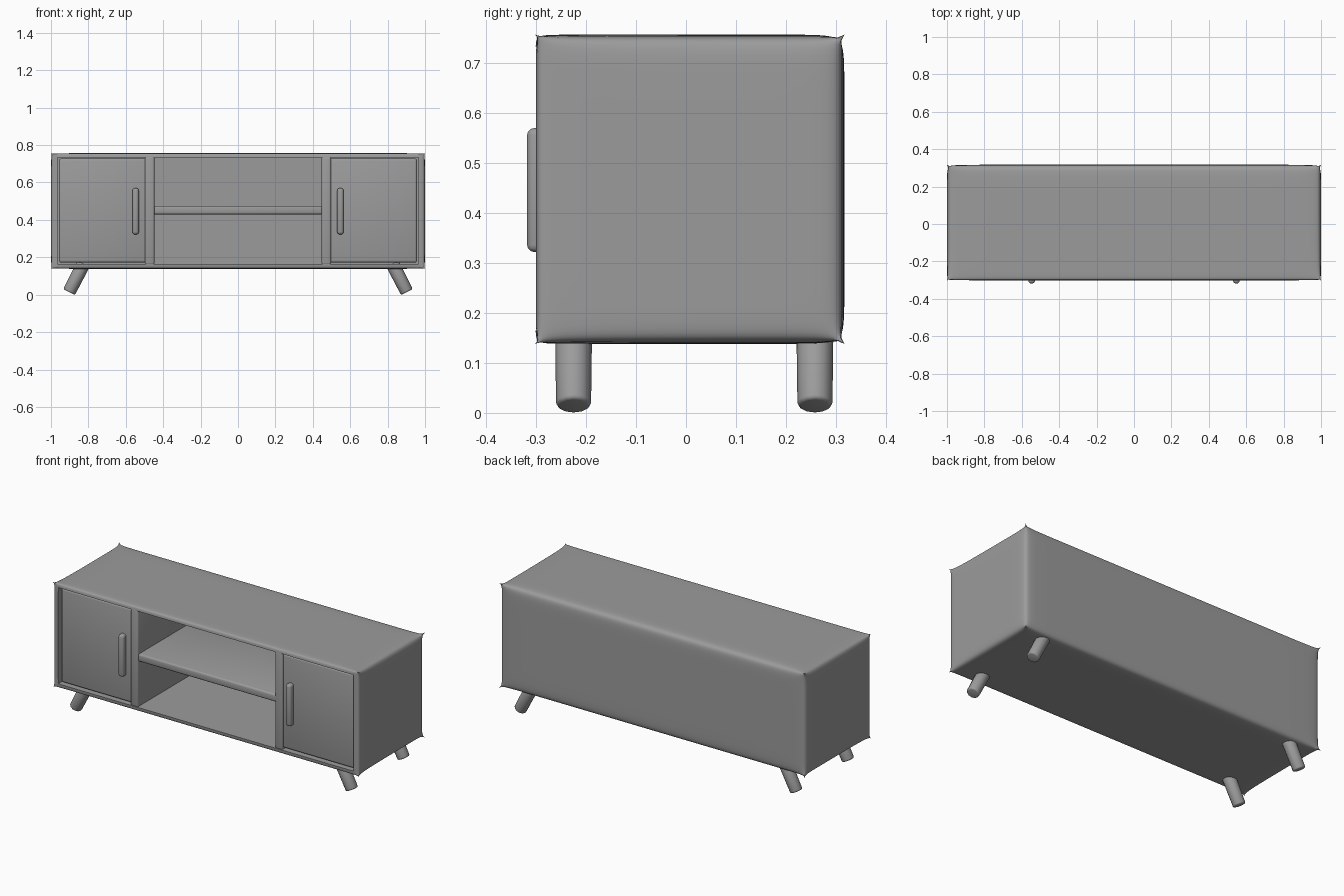
import bpy, bmesh, math
from mathutils import Vector

if "Cube" in bpy.data.objects:
    bpy.data.objects.remove(bpy.data.objects["Cube"])

grey = bpy.data.materials.new("dark_grey")
grey.diffuse_color = (0.33, 0.33, 0.33, 1)
grey.use_nodes = True
grey.node_tree.nodes["Principled BSDF"].inputs["Base Color"].default_value = grey.diffuse_color


def smooth(ob):
    # Apply modifiers, then smooth while keeping hard edges
    bpy.ops.object.select_all(action='DESELECT')
    ob.select_set(True)
    bpy.context.view_layer.objects.active = ob
    bpy.ops.object.convert(target='MESH')
    bpy.ops.object.shade_smooth_by_angle(angle=math.radians(40))


def finish(name, bm, bevel=0.0, subdiv=0):
    bmesh.ops.recalc_face_normals(bm, faces=bm.faces)
    me = bpy.data.meshes.new(name)
    bm.to_mesh(me)
    bm.free()
    me.materials.append(grey)
    ob = bpy.data.objects.new(name, me)
    bpy.context.collection.objects.link(ob)
    if bevel:
        m = ob.modifiers.new("bevel", 'BEVEL')
        m.width, m.segments, m.limit_method = bevel, 3, 'ANGLE'
    if subdiv:
        m = ob.modifiers.new("subdivision", 'SUBSURF')
        m.levels = m.render_levels = subdiv
    smooth(ob)
    return ob


def box_bm(x, y, z):
    bm = bmesh.new()
    bmesh.ops.create_cube(bm, size=1)
    for v in bm.verts:
        for i, (lo, hi) in enumerate((x, y, z)):
            v.co[i] = lo if v.co[i] < 0 else hi
    return bm


def box(name, x, y, z, bevel=0.0):
    return finish(name, box_bm(x, y, z), bevel)


# Cabinet shell: soft edges pinched at the corners
FRONT, BACK = -0.302, 0.317
bm = box_bm((-1, 1), (FRONT, BACK), (0.138, 0.757))
vcrease = bm.verts.layers.float.new("crease_vert")
corners = bm.verts[:]
for axis, cuts in enumerate(((-0.965, 0.965), (-0.25, 0.245), (0.165, 0.733))):
    for c in cuts:
        co, no = Vector((0, 0, 0)), Vector((0, 0, 0))
        co[axis], no[axis] = c, 1
        bmesh.ops.bisect_plane(bm, geom=bm.verts[:] + bm.edges[:] + bm.faces[:],
                               plane_co=co, plane_no=no)
for v in bm.verts:
    v[vcrease] = 1.0 if v in corners else 0.0
    if v.co.y > FRONT + 0.01:  # wider rounding away from the front frame
        if 0.96 < abs(v.co.x) < 0.97:
            v.co.x = math.copysign(0.93, v.co.x)
        if abs(v.co.z - 0.165) < 0.005:
            v.co.z = 0.205
        if abs(v.co.z - 0.733) < 0.005:
            v.co.z = 0.69
shell = finish("cabinet_shell", bm, subdiv=3)

# Hollow out the open front
cutter = box("opening_cutter", (-0.965, 0.965), (-0.5, 0.28), (0.165, 0.733))
cutter.hide_render = True
m = shell.modifiers.new("opening", 'BOOLEAN')
m.operation, m.solver, m.object = 'DIFFERENCE', 'EXACT', cutter
smooth(shell)
bpy.data.objects.remove(cutter)

# Shelf
box("middle_shelf", (-0.455, 0.455), (-0.29, 0.285), (0.43, 0.475), 0.01)

for side, s in (("left", -1), ("right", 1)):
    def span(a, b):
        return tuple(sorted((s * a, s * b)))
    # Divider, door and handle
    box(side + "_divider", span(0.447, 0.497), (-0.297, 0.285), (0.16, 0.738), 0.01)
    box(side + "_door", span(0.49, 0.957), (-0.287, -0.255), (0.172, 0.728), 0.012)
    box(side + "_handle", span(0.53, 0.565), (-0.318, -0.27), (0.322, 0.57), 0.014)
    # Splayed legs
    for end, y in (("front", -0.225), ("back", 0.258)):
        bm = bmesh.new()
        bmesh.ops.create_cone(bm, cap_ends=True, segments=12, radius1=0.035,
                              radius2=0.037, depth=0.17)
        leg = finish(f"{end}_{side}_leg", bm, bevel=0.008)
        tilt = math.radians(27)
        leg.rotation_euler.y = -s * tilt
        leg.location = (s * (0.903 - 0.085 * math.sin(tilt)), y,
                        0.014 + 0.085 * math.cos(tilt))
